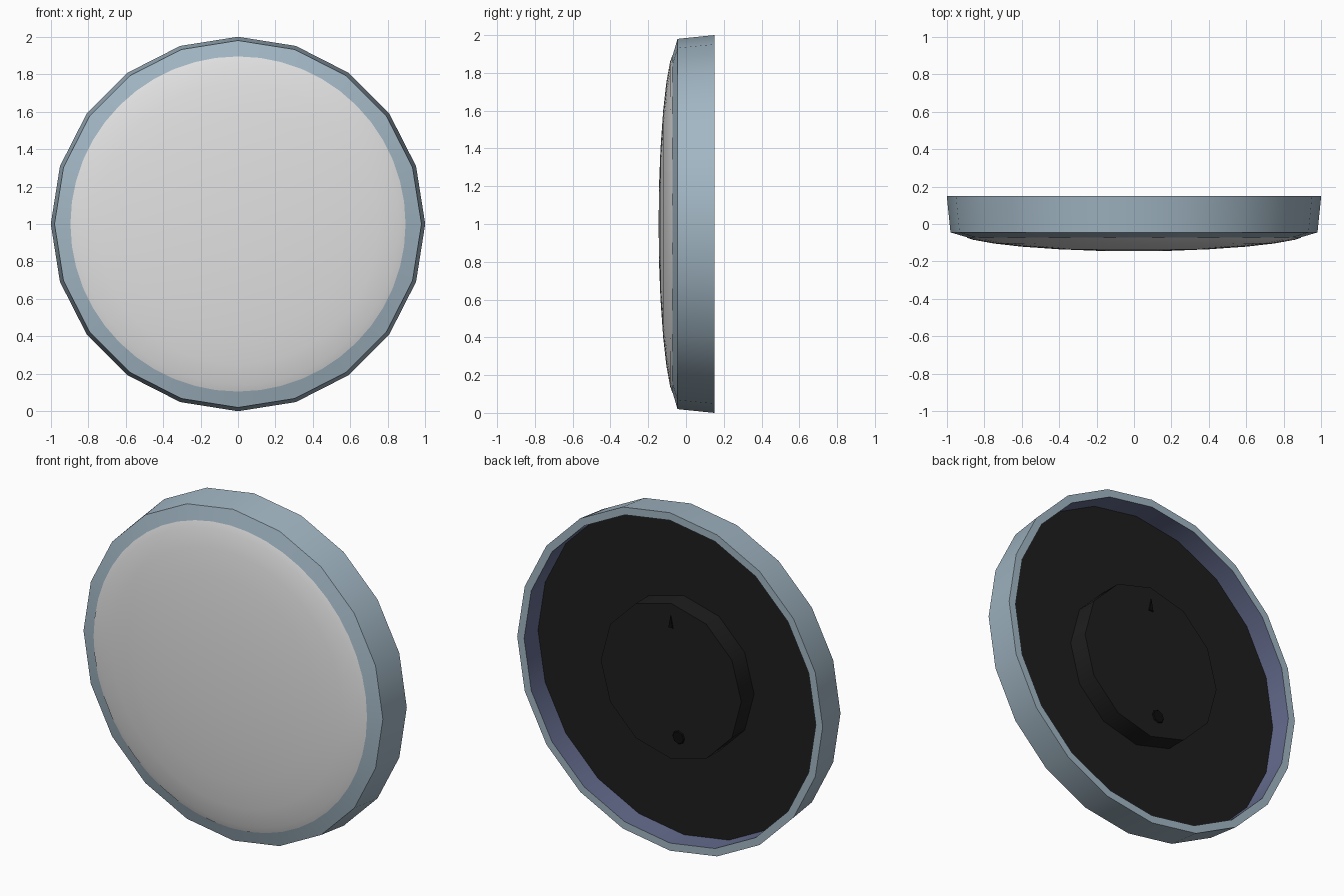
import bpy, bmesh, math

if "Cube" in bpy.data.objects:
    bpy.data.objects.remove(bpy.data.objects["Cube"], do_unlink=True)


def material(name, rgb):
    m = bpy.data.materials.new(name)
    m.use_nodes = True
    m.diffuse_color = (*rgb, 1)
    m.node_tree.nodes["Principled BSDF"].inputs["Base Color"].default_value = (*rgb, 1)
    return m


BLUE_GREY = material("blue grey rim", (0.36, 0.47, 0.55))
INNER_BLUE = material("inner wall blue", (0.13, 0.15, 0.27))
WHITE = material("white diffuser", (0.76, 0.76, 0.76))
BLACK = material("black back", (0.013, 0.013, 0.013))
HOLE = material("dark hole", (0.004, 0.004, 0.004))


def lathe(name, profile, sides, mats, bands=None, center=(0, 1)):
    """Turn (radius, y) points about the y axis; bands gives a material per step."""
    bm = bmesh.new()
    rings = []
    for r, y in profile:
        if r == 0:
            rings.append([bm.verts.new((center[0], y, center[1]))] * sides)
        else:
            angles = [math.tau * i / sides + math.pi / 2 for i in range(sides)]
            rings.append([bm.verts.new((center[0] + r * math.cos(a), y,
                                        center[1] + r * math.sin(a))) for a in angles])
    for k in range(len(rings) - 1):
        a, b = rings[k], rings[k + 1]
        for i in range(sides):
            j = (i + 1) % sides
            corners = list(dict.fromkeys((a[i], a[j], b[j], b[i])))
            face = bm.faces.new(corners)
            face.material_index = bands[k] if bands else 0
    # Profiles run from the front axis outward to the back
    bm.normal_update()
    mesh = bpy.data.meshes.new(name)
    bm.to_mesh(mesh)
    bm.free()
    for m in mats:
        mesh.materials.append(m)
    ob = bpy.data.objects.new(name, mesh)
    bpy.context.collection.objects.link(ob)
    bpy.ops.object.select_all(action="DESELECT")
    ob.select_set(True)
    bpy.context.view_layer.objects.active = ob
    bpy.ops.object.shade_smooth_by_angle(angle=math.radians(35))
    return ob


# Rim: sloped front lip, outer wall, back lip and inner wall
lathe("rim", [(0.86, -0.08), (0.98, -0.045), (1.0, 0.15), (0.955, 0.15), (0.955, 0.02)],
      20, [BLUE_GREY, INNER_BLUE], [0, 0, 0, 1])

# Domed diffuser on the front
lathe("diffuser", [(0, -0.145), (0.2, -0.143), (0.4, -0.135), (0.6, -0.121),
                   (0.75, -0.104), (0.86, -0.084), (0.895, -0.072)], 48, [WHITE])

# Recessed back plate with a raised mounting base
lathe("back_plate", [(0.955, 0.02), (0, 0.02)], 20, [BLACK])
lathe("mounting_base", [(0.46, 0.02), (0.46, 0.14), (0, 0.14)], 12, [BLACK])

# Screw hole and tapered slot on the mounting base
lathe("screw_hole", [(0.04, 0.14), (0.035, 0.146), (0, 0.146)], 8, [HOLE], center=(-0.05, 0.68))
slot = lathe("hanging_slot", [(0.05, 0.14), (0.045, 0.146), (0, 0.146)], 3, [HOLE],
             center=(0, 1.34))
for v in slot.data.vertices:
    v.co.x *= 0.35
